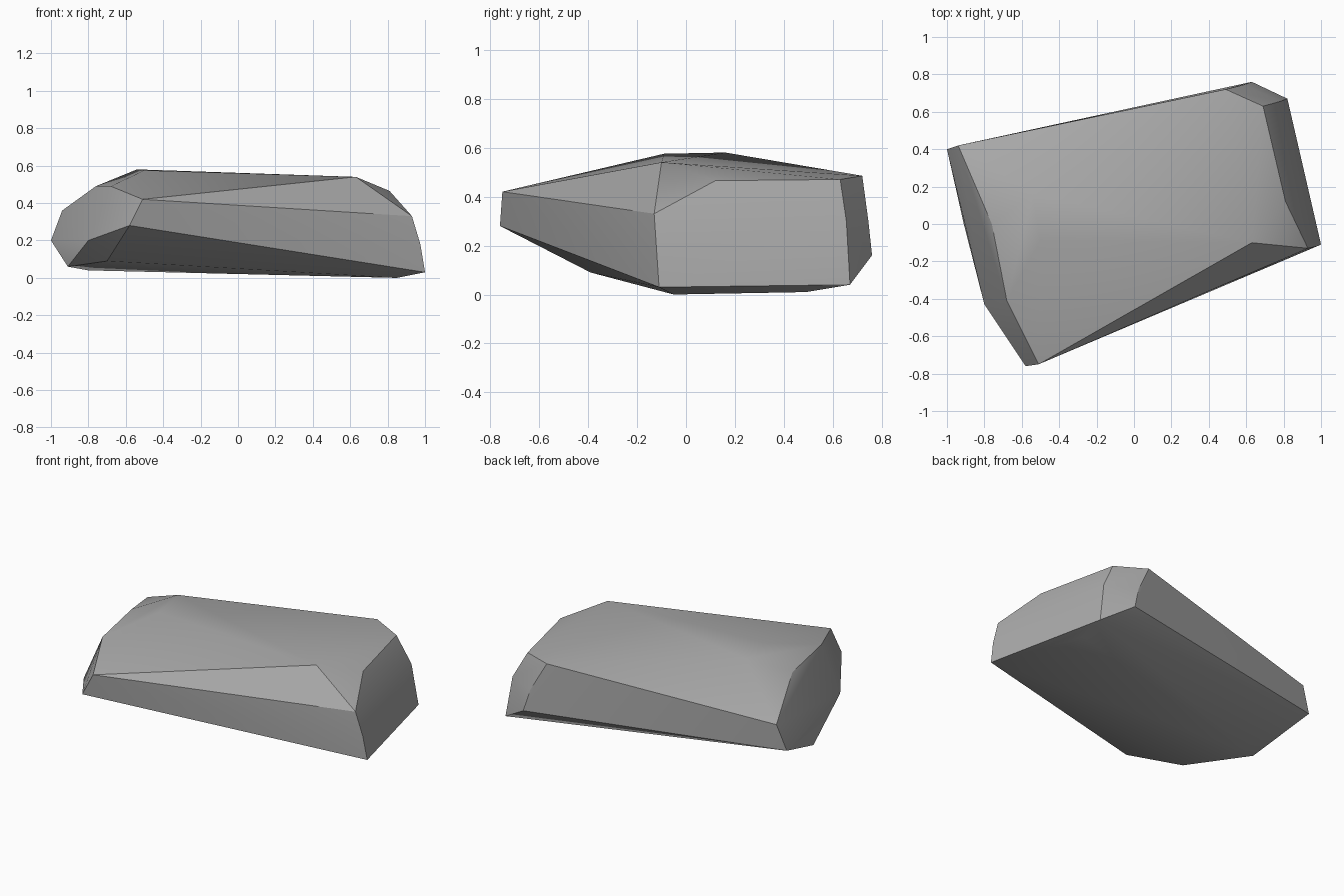
import bpy, bmesh, math

cube = bpy.data.objects.get("Cube")
if cube:
    bpy.data.objects.remove(cube, do_unlink=True)

# Stone colour
stone = bpy.data.materials.new("grey_stone")
stone.use_nodes = True
grey = (0.4, 0.4, 0.4, 1)
stone.diffuse_color = grey
stone.node_tree.nodes["Principled BSDF"].inputs["Base Color"].default_value = grey

# Corners of the stone, grouped by region
front_corner = [(-.58, -.76, .28), (-.51, -.75, .42)]
right_end = [(.63, -.1, .54), (.93, -.13, .33), (.975, -.12, .18), (1, -.11, .03),
             (.81, .12, .465), (.69, .63, .47), (.78, .655, .3), (.82, .67, .04)]
back_corner = [(.49, .72, .485), (.59, .745, .3), (.63, .76, .16)]
left_end = [(-1, .4, .2), (-.94, .42, .36), (-.8, -.43, .2), (-.91, 0, .06),
            (-.76, 0, .49), (-.68, -.41, .49)]
crown = [(-.5, -.09, .575), (-.54, .16, .58)]
underside = [(-.7, -.39, .09), (-.8, .05, .04), (.85, -.05, 0), (.8, .49, .01)]

# Faceted stone as the hull of its corners
bm = bmesh.new()
for p in front_corner + right_end + back_corner + left_end + crown + underside:
    bm.verts.new(p)
hull = bmesh.ops.convex_hull(bm, input=bm.verts)
loose = {v for v in hull["geom_interior"] + hull["geom_unused"]
         if isinstance(v, bmesh.types.BMVert)}
bmesh.ops.delete(bm, geom=list(loose), context="VERTS")
bmesh.ops.recalc_face_normals(bm, faces=bm.faces)
mesh = bpy.data.meshes.new("rock")
bm.to_mesh(mesh)
bm.free()
mesh.materials.append(stone)
rock = bpy.data.objects.new("rock", mesh)
bpy.context.collection.objects.link(rock)

# Soft shading with sharp ridges
bpy.ops.object.select_all(action="DESELECT")
rock.select_set(True)
bpy.context.view_layer.objects.active = rock
bpy.ops.object.shade_smooth_by_angle(angle=math.radians(30))
